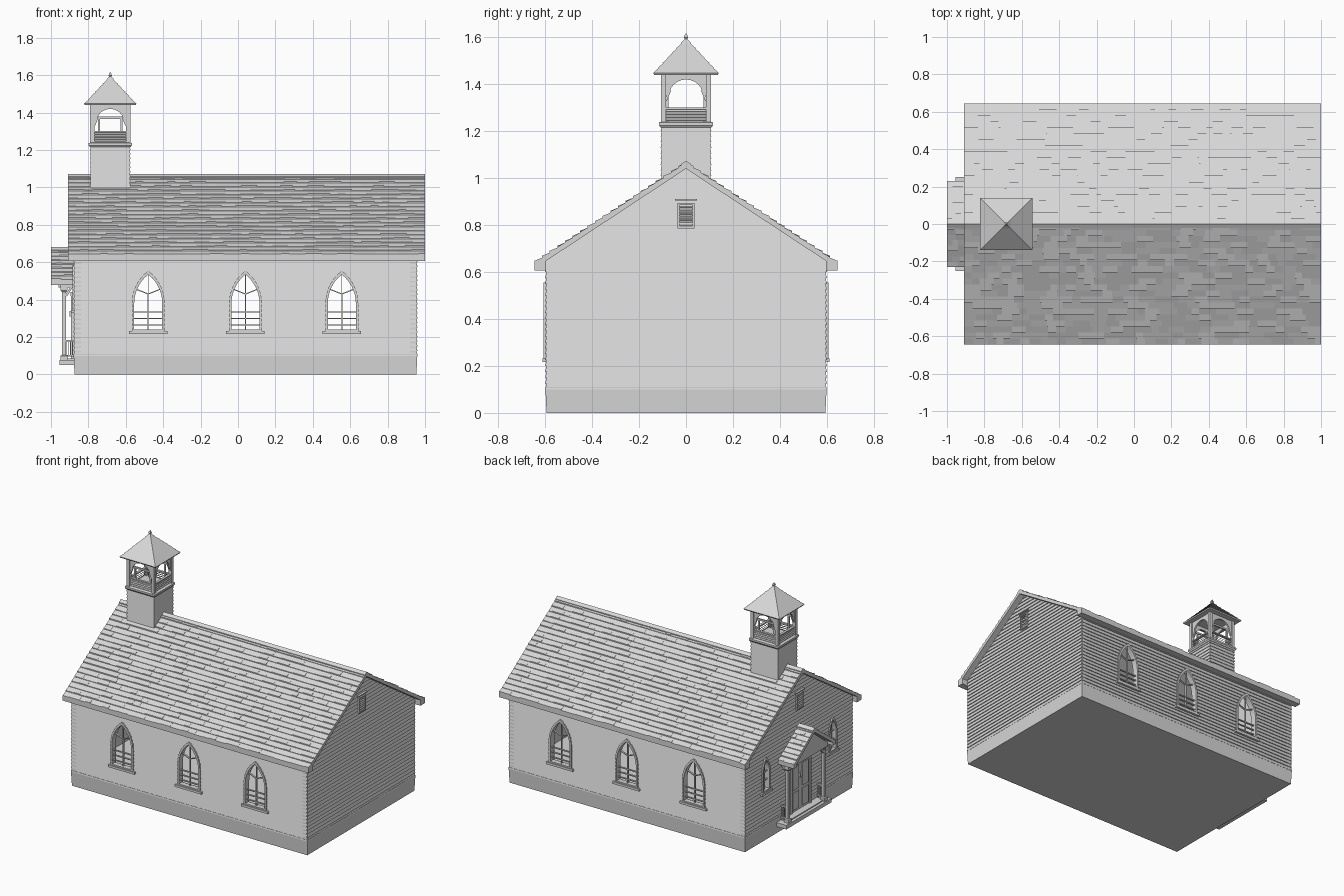
import bpy, bmesh, math, random
from mathutils import Vector

if "Cube" in bpy.data.objects:
    bpy.data.objects.remove(bpy.data.objects["Cube"])
random.seed(4)
mat = bpy.data.materials.new("light grey")
mat.diffuse_color = (0.68, 0.68, 0.68, 1)
mat.use_nodes = True
mat.node_tree.nodes["Principled BSDF"].inputs["Base Color"].default_value = mat.diffuse_color

def finish(bm, name):
    bmesh.ops.recalc_face_normals(bm, faces=bm.faces)
    me = bpy.data.meshes.new(name)
    bm.to_mesh(me)
    bm.free()
    me.materials.append(mat)
    ob = bpy.data.objects.new(name, me)
    bpy.context.scene.collection.objects.link(ob)
    return ob

def place(axis, t, p):
    return (t, p[0], p[1]) if axis == 'x' else (p[0], t, p[1])

def prism(bm, pts, axis, a, b):
    lo = [bm.verts.new(place(axis, a, p)) for p in pts]
    hi = [bm.verts.new(place(axis, b, p)) for p in pts]
    bm.faces.new(lo)
    bm.faces.new(hi[::-1])
    n = len(pts)
    for i in range(n):
        bm.faces.new((lo[i], lo[(i + 1) % n], hi[(i + 1) % n], hi[i]))

def ring(bm, outer, inner, axis, a, b):
    L = [[bm.verts.new(place(axis, t, p)) for p in loop] for loop, t in
         ((outer, a), (outer, b), (inner, b), (inner, a))]
    n = len(outer)
    for k in range(4):
        A, B = L[k], L[(k + 1) % 4]
        for i in range(n):
            bm.faces.new((A[i], A[(i + 1) % n], B[(i + 1) % n], B[i]))

def box(bm, x0, x1, y0, y1, z0, z1):
    prism(bm, [(x0, z0), (x1, z0), (x1, z1), (x0, z1)], 'y', y0, y1)

def bar(bm, p, q, h, axis, a, b):
    d = (Vector(q) - Vector(p)).normalized() * h
    n = Vector((-d.y, d.x))
    prism(bm, [Vector(p) + n, Vector(q) + n, Vector(q) - n, Vector(p) - n], axis, a, b)

def loft(bm, cx, cy, rows):
    loops = [[bm.verts.new((cx + sx * hx, cy + sy * hy, z)) for sx, sy in
              ((-1, -1), (1, -1), (1, 1), (-1, 1))] for hx, hy, z in rows]
    bm.faces.new(loops[0])
    bm.faces.new(loops[-1])
    for A, B in zip(loops, loops[1:]):
        for i in range(4):
            bm.faces.new((A[i], A[(i + 1) % 4], B[(i + 1) % 4], B[i]))

def gothic(u, w, z0, zs, zt, n=7):
    h = zt - zs
    R = (w * w + h * h) / (2 * w)
    tm = math.atan2(h, R - w)
    arc = [(w - R + R * math.cos(tm * i / n), zs + R * math.sin(tm * i / n)) for i in range(n)]
    return ([(u - w, z0), (u + w, z0)] + [(u + x, z) for x, z in arc] + [(u, zt)]
            + [(u - x, z) for x, z in arc[::-1]])

def saw(r, z0, z1, n, d=0.006):
    h = (z1 - z0) / n
    return [p for i in range(n) for p in ((r, z0 + i * h), (r - d, z0 + (i + 1) * h))]

X0, X1, XM = -0.88, 0.96, 0.04

# foundation
bm = bmesh.new()
loft(bm, XM, 0, [(0.914, 0.594, 0), (0.919, 0.599, 0.11)])
finish(bm, "foundation")

# cutter for arched openings
WX = (-0.48, 0.04, 0.555)
bm = bmesh.new()
for x in WX:
    prism(bm, gothic(x, 0.076, 0.236, 0.38, 0.54), 'y', -0.8, 0.8)
for y in (-0.37, 0.37):
    prism(bm, gothic(y, 0.032, 0.352, 0.48, 0.57), 'x', -1.1, -0.7)
cutter = finish(bm, "opening_cutter")
cutter.hide_render = True

# clapboard walls
walls = []
for s in (-1, 1):
    bm = bmesh.new()
    pts = [(s * r, z) for r, z in saw(0.6, 0.1, 0.625, 21)]
    prism(bm, pts + [(s * 0.56, 0.625), (s * 0.56, 0.1)], 'x', X0 + 0.007, X1 - 0.007)
    walls.append(finish(bm, "side_wall"))
    bm = bmesh.new()
    pts = [(XM + s * r, z) for r, z in saw(0.92, 0.1, 1.05, 38)]
    prism(bm, pts + [(XM + s * 0.88, 1.05), (XM + s * 0.88, 0.1)], 'y', -0.596, 0.596)
    for t in (-1, 1):
        r = bmesh.ops.bisect_plane(bm, geom=bm.verts[:] + bm.edges[:] + bm.faces[:],
                                   plane_co=(0, 0, 1.046), plane_no=(0, t * 0.664, 1), clear_outer=True)
        es = [e for e in r['geom_cut'] if isinstance(e, bmesh.types.BMEdge)]
        bmesh.ops.contextual_create(bm, geom=es)
    walls.append(finish(bm, "gable_wall"))
for w in walls:
    m = w.modifiers.new("openings", 'BOOLEAN')
    m.operation, m.solver, m.object = 'DIFFERENCE', 'EXACT', cutter
dg = bpy.context.evaluated_depsgraph_get()
for w, me in [(w, bpy.data.meshes.new_from_object(w.evaluated_get(dg))) for w in walls]:
    w.modifiers.clear()
    w.data = me
bpy.data.objects.remove(cutter)

# arched windows: frame, sill and glazing bars
def window(bm, axis, u, f, s, w, z0, zs, zt, big):
    t = 0.013
    ring(bm, gothic(u, w, z0, zs, zt), gothic(u, w - t, z0 + t, zs, zt - 1.6 * t), axis, f - s * 0.03, f + s * 0.006)
    prism(bm, [(u - w - 0.015, z0 - 0.012), (u + w + 0.015, z0 - 0.012), (u + w + 0.015, z0 + 0.004),
               (u - w - 0.015, z0 + 0.004)], axis, f - s * 0.02, f + s * 0.012)
    a, b = f - s * 0.02, f - s * 0.008
    iw, zm = w - t / 2, zs + 0.05
    bar(bm, (u, z0), (u, zm if big else zt - 0.01), 0.0028, axis, a, b)
    for z in ((0.265, 0.30, 0.335) if big else (0.42, 0.48)):
        bar(bm, (u - iw, z), (u + iw, z), 0.0028, axis, a, b)
    if big:
        for d in (-1, 1):
            bar(bm, (u, zm), (u + d * iw * 0.93, zm + 0.03), 0.0028, axis, a, b)
        bar(bm, (u, zm), (u, zt - 0.01), 0.002, axis, a, b)

bm = bmesh.new()
for x in WX:
    for s in (-1, 1):
        window(bm, 'y', x, s * 0.6, s, 0.088, 0.228, 0.38, 0.555, True)
for y in (-0.37, 0.37):
    window(bm, 'x', y, X0, -1, 0.043, 0.342, 0.48, 0.585, False)
finish(bm, "window_frames")

# louvred gable vents
bm = bmesh.new()
for f, s in ((X0, -1), (X1, 1)):
    q = lambda w, a, b: [(-w, a), (w, a), (w, b), (-w, b)]
    ring(bm, q(0.036, 0.785, 0.893), q(0.028, 0.793, 0.885), 'x', f - s * 0.01, f + s * 0.008)
    prism(bm, q(0.046, 0.905, 0.912), 'x', f - s * 0.01, f + s * 0.012)
    for i in range(7):
        z = 0.793 + i * 0.0131
        prism(bm, [(f + s * 0.005, z), (f + s * 0.005, z + 0.004), (f - s * 0.008, z + 0.013),
                   (f - s * 0.008, z + 0.009)], 'y', -0.03, 0.03)
finish(bm, "gable_vents")

# shingled gable roofs
def roof(name, x0, x1, hy, ze, zr, drop, rows, wid, iy):
    bm = bmesh.new()
    k = (zr - ze) / hy
    th = 0.024
    prism(bm, [(-hy, ze - drop), (-hy, ze), (0, zr), (hy, ze), (hy, ze - drop), (iy, ze - drop),
               (iy, zr - th - k * iy), (0, zr - th), (-iy, zr - th - k * iy), (-iy, ze - drop)], 'x', x0, x1)
    finish(bm, name)
    bm = bmesh.new()
    for s in (-1, 1):
        for r in range(rows):
            ya, yb = hy * (1 - r / rows), hy * (1 - (r + 1) / rows)
            x = x0
            while x < x1 - 1e-6:
                e = x + wid * random.uniform(0.6, 1.6)
                e = x1 if e > x1 - wid * 0.4 else e
                h = random.choice((0.004, 0.006, 0.009))
                za, zb = zr - k * ya, zr - k * yb
                prism(bm, [(s * ya, za - 0.002), (s * ya, za + h), (s * yb, zb + 0.001), (s * yb, zb - 0.002)], 'x', x, e)
                x = e
    prism(bm, [(-0.022, zr - k * 0.022), (-0.022, zr - k * 0.022 + 0.01), (0, zr + 0.009),
               (0.022, zr - k * 0.022 + 0.01), (0.022, zr - k * 0.022)], 'x', x0, x1)
    finish(bm, name + "_shingles")

roof("main_roof", -0.91, 1.0, 0.645, 0.639, 1.064, 0.032, 20, 0.06, 0.597)
roof("porch_roof", -1.0, -0.875, 0.23, 0.503, 0.673, 0.024, 8, 0.04, 0.2)

# porch: platform, posts, railings, beams and gable
bm = bmesh.new()
box(bm, -0.955, X0 + 0.01, -0.25, 0.25, 0.05, 0.078)
box(bm, -0.935, X0 + 0.01, -0.2, 0.2, 0.078, 0.085)
finish(bm, "porch_platform")
bm = bmesh.new()
box(bm, -0.96, -0.945, -0.2, 0.2, 0.465, 0.5)
prism(bm, [(-0.2, 0.49), (0.2, 0.49), (0, 0.65)], 'x', -0.96, -0.95)
for s in (-1, 1):
    loft(bm, -0.93, s * 0.2, [(0.018, 0.018, 0.07), (0.018, 0.018, 0.1), (0.011, 0.011, 0.105), (0.011, 0.011, 0.44),
                              (0.018, 0.018, 0.45), (0.018, 0.018, 0.48)])
    box(bm, -0.945, X0, s * 0.2 - 0.01, s * 0.2 + 0.01, 0.465, 0.49)
    for z in (0.095, 0.175):
        box(bm, -0.93, X0, s * 0.2 - 0.006, s * 0.2 + 0.006, z, z + 0.01)
    for i in range(4):
        x = -0.915 + i * 0.01
        box(bm, x - 0.002, x + 0.002, s * 0.2 - 0.003, s * 0.2 + 0.003, 0.1, 0.18)
    bar(bm, (-0.92, 0.42), (-0.89, 0.467), 0.006, 'y', s * 0.2 - 0.005, s * 0.2 + 0.005)
    bar(bm, (s * 0.19, 0.42), (s * 0.15, 0.467), 0.006, 'x', -0.938, -0.924)
finish(bm, "porch_frame")

# double door
bm = bmesh.new()
box(bm, X0 - 0.006, X0 + 0.01, -0.1, 0.1, 0.08, 0.42)
for s in (-1, 1):
    for y0, y1 in ((0.098, 0.115),):
        box(bm, X0 - 0.014, X0 + 0.01, min(s * y0, s * y1), max(s * y0, s * y1), 0.08, 0.42)
    for z0, z1 in ((0.1, 0.22), (0.24, 0.4)):
        box(bm, X0 - 0.011, X0, s * 0.052 - 0.032, s * 0.052 + 0.032, z0, z1)
    box(bm, X0 - 0.02, X0, s * 0.01 - 0.003, s * 0.01 + 0.003, 0.31, 0.34)
box(bm, X0 - 0.016, X0 + 0.01, -0.12, 0.12, 0.42, 0.44)
finish(bm, "double_door")

# belfry base with boards and cornice
CX = -0.683
bm = bmesh.new()
loft(bm, CX, 0, [(r, r, z) for r, z in saw(0.108, 0.96, 1.225, 11, 0.004)])
loft(bm, CX, 0, [(0.108, 0.108, 1.215), (0.115, 0.115, 1.225), (0.115, 0.115, 1.237), (0.1, 0.1, 1.242)])
finish(bm, "belfry_base")

# open belfry: posts, arches, louvred parapet, inner frame
bm = bmesh.new()
for sx in (-1, 1):
    for sy in (-1, 1):
        loft(bm, CX + sx * 0.096, sy * 0.096, [(0.011, 0.011, 1.235), (0.011, 0.011, 1.45)])
        box(bm, CX + sx * 0.06 - 0.006, CX + sx * 0.06 + 0.006, sy * 0.08 - 0.005, sy * 0.08 + 0.005, 1.24, 1.375)
arch = [(0.072 * math.cos(math.pi * i / 12), 1.352 + 0.068 * math.sin(math.pi * i / 12)) for i in range(13)]
pts = [(-0.09, 1.352), (-0.09, 1.445), (0.09, 1.445), (0.09, 1.352)] + arch
for axis, c, o in (('x', CX, 0), ('y', 0, CX)):
    for s in (-1, 1):
        f = c + s * 0.1
        prism(bm, [(u + o, z) for u, z in pts], axis, f - s * 0.012, f)
        bar(bm, (o - 0.088, 1.297), (o + 0.088, 1.297), 0.004, axis, f - s * 0.014, f + s * 0.002)
        for d in (-1, 1):
            bar(bm, (o + d * 0.086, 1.33), (o + d * 0.068, 1.375), 0.005, axis, f - s * 0.012, f)
        other = 'y' if axis == 'x' else 'x'
        for i in range(4):
            z = 1.243 + i * 0.0125
            prism(bm, [(f, z), (f, z + 0.004), (f - s * 0.012, z + 0.013), (f - s * 0.012, z + 0.009)],
                  other, o - 0.086, o + 0.086)
for s in (-1, 1):
    bar(bm, (CX - 0.09, 1.372), (CX + 0.09, 1.372), 0.006, 'y', s * 0.08 - 0.005, s * 0.08 + 0.005)
finish(bm, "belfry_frame")

# belfry roof in stepped courses, with finial
bm = bmesh.new()
rows, n = [(0.136, 0.136, 1.44)], 7
for i in range(n):
    for j, e in ((i, 0.004), (i + 1, 0)):
        r = 0.136 * (1 - j / n) + e
        rows.append((max(r, 0.004), max(r, 0.004), 1.448 + 0.146 * j / n))
loft(bm, CX, 0, rows)
finish(bm, "belfry_roof")
bm = bmesh.new()
loft(bm, CX, 0, [(r, r, z) for r, z in ((0.006, 1.58), (0.005, 1.592), (0.009, 1.598), (0.007, 1.606), (0.001, 1.617))])
finish(bm, "finial")
